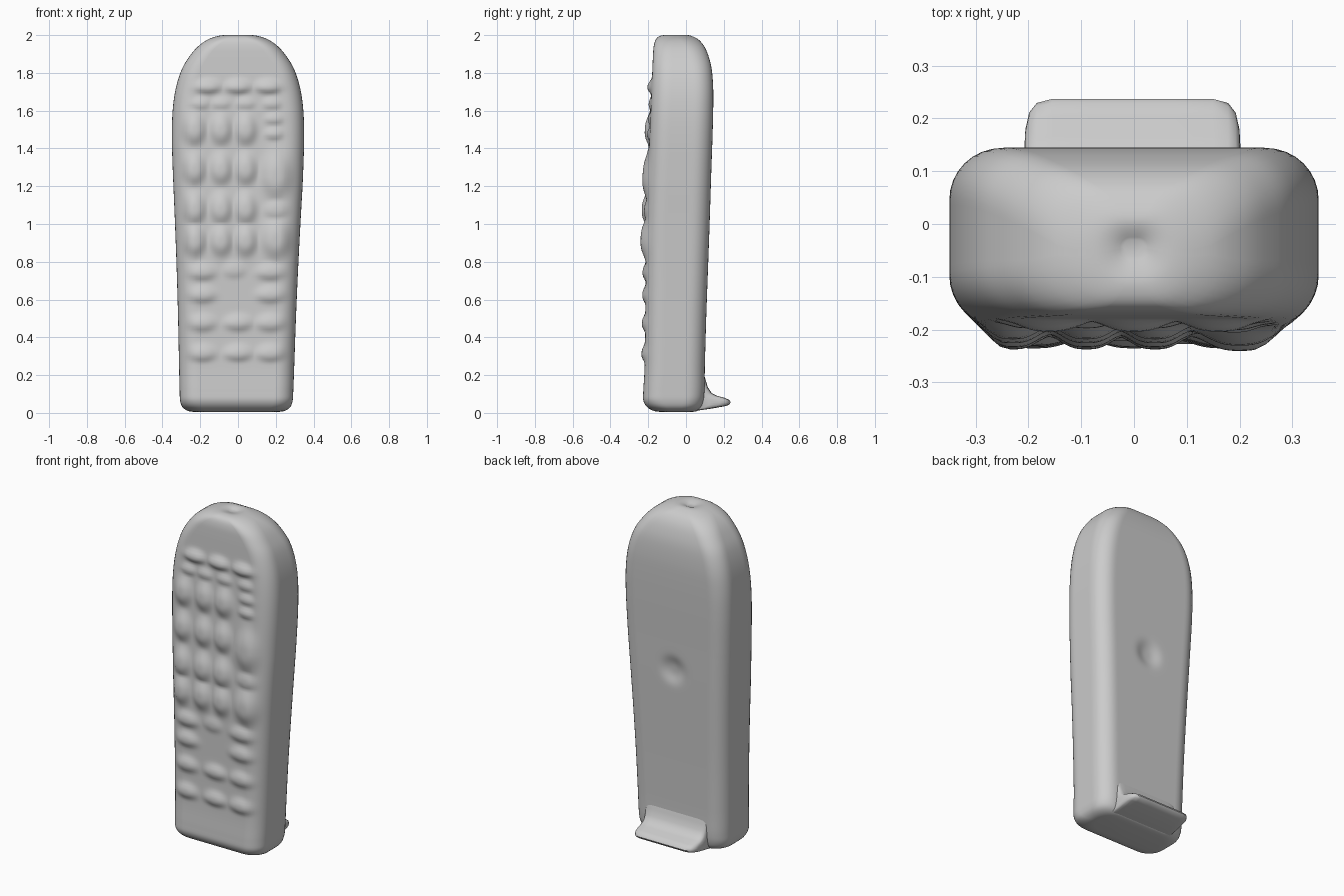
import bpy, bmesh, math
from mathutils import Vector

cube = bpy.data.objects.get("Cube")
if cube:
    bpy.data.objects.remove(cube, do_unlink=True)

GREY = (0.6, 0.6, 0.6, 1.0)
grey = bpy.data.materials.new("plain grey")
grey.use_nodes = True
grey.diffuse_color = GREY
grey.node_tree.nodes["Principled BSDF"].inputs["Base Color"].default_value = GREY


def loft(name, rings):
    """Skin a list of equal closed rings and cap both ends."""
    bm = bmesh.new()
    rows = [[bm.verts.new(p) for p in ring] for ring in rings]
    n = len(rows[0])
    for a, b in zip(rows, rows[1:]):
        for i in range(n):
            j = (i + 1) % n
            bm.faces.new((a[i], a[j], b[j], b[i]))
    bm.faces.new(rows[0][::-1])
    bm.faces.new(rows[-1])
    bmesh.ops.recalc_face_normals(bm, faces=bm.faces)
    mesh = bpy.data.meshes.new(name)
    bm.to_mesh(mesh)
    bm.free()
    mesh.materials.append(grey)
    obj = bpy.data.objects.new(name, mesh)
    bpy.context.collection.objects.link(obj)
    bpy.ops.object.select_all(action="DESELECT")
    obj.select_set(True)
    bpy.context.view_layer.objects.active = obj
    bpy.ops.object.shade_smooth_by_angle(angle=math.radians(50))
    return obj


def smooth_path(keys, step):
    """Catmull-Rom curve through the key rows."""
    k = [Vector(r) for r in keys]
    out = []
    for i in range(len(k) - 1):
        p0, p1, p2, p3 = k[max(i - 1, 0)], k[i], k[i + 1], k[min(i + 2, len(k) - 1)]
        n = max(3, round(abs(p2[0] - p1[0]) / step))
        for s in range(n):
            t = s / n
            out.append(p1 + (p2 - p0) * (t / 2)
                       + (2 * p0 - 5 * p1 + 4 * p2 - p3) * (t * t / 2)
                       + (3 * p1 - p0 - 3 * p2 + p3) * (t ** 3 / 2))
    return out + [k[-1]]


def rounded_rect(cx, hw, y0, y1, r):
    """Counter-clockwise outline, starting at the front right corner."""
    r = min(r, hw * 0.9, (y1 - y0) * 0.45)
    corners = [(cx - hw + r, y0 + r, 180, 64), (cx + hw - r, y0 + r, 270, 10),
               (cx + hw - r, y1 - r, 0, 40), (cx - hw + r, y1 - r, 90, 10)]
    pts = []
    for i, (x, y, start, n) in enumerate(corners):
        for s in range(9):
            a = math.radians(start + 90 * s / 8)
            pts.append(Vector((x + r * math.cos(a), y + r * math.sin(a))))
        nx, ny, na, _ = corners[(i + 1) % 4]
        a = math.radians(na)
        end = Vector((nx + r * math.cos(a), ny + r * math.sin(a)))
        first = pts[-1]
        pts += [first.lerp(end, s / n) for s in range(1, n)]
    return pts


# Soft buttons: x, z, half width, half height, rise
buttons = [(x, 1.73, 0.07, 0.035, 0.022) for x in (-0.16, 0, 0.16)]
buttons += [(x, 1.64, 0.05, 0.03, 0.012) for x in (-0.2, -0.09, 0.04, 0.18)]
for z in (1.51, 1.30, 1.09, 0.92):
    buttons += [(x, z, 0.058, 0.08, 0.027) for x in (-0.23, -0.09, 0.04)]
buttons += [(0.19, 1.56, 0.05, 0.03, 0.012), (0.19, 1.48, 0.05, 0.03, 0.014),
            (0.2, 1.27, 0.075, 0.12, 0.03), (0.2, 1.08, 0.06, 0.05, 0.015),
            (0.2, 0.93, 0.075, 0.1, 0.03), (-0.02, 0.76, 0.06, 0.04, 0.01)]
for z in (0.75, 0.63, 0.48, 0.32):
    buttons += [(x, z, 0.075, 0.042, 0.018) for x in (-0.19, 0.17)]
buttons += [(0, z, 0.075, 0.04, 0.018) for z in (0.48, 0.32)]


def bump(dx, dz):
    return math.exp(-1.3 * (dx * dx + dz * dz) ** 1.5)


def button_rise(x, z):
    rise = 0
    for bx, bz, w, h, up in buttons:
        # lower edge is steeper than the upper one
        dz = (z - bz + h * 0.2) / (h * (1.15 if z > bz else 0.9))
        rise = max(rise, up * bump((x - bx) / w, dz))
    return rise


# Body: z, half width, front y, back y
body_keys = [
    (0.005, 0.22, -0.13, 0.03), (0.01, 0.255, -0.17, 0.06), (0.03, 0.285, -0.205, 0.08),
    (0.065, 0.298, -0.226, 0.092), (0.12, 0.301, -0.226, 0.098), (0.25, 0.305, -0.219, 0.1),
    (0.5, 0.312, -0.215, 0.107), (0.75, 0.321, -0.212, 0.116), (1.0, 0.332, -0.209, 0.125),
    (1.25, 0.344, -0.2, 0.133), (1.45, 0.35, -0.193, 0.14), (1.6, 0.346, -0.187, 0.144),
    (1.72, 0.329, -0.182, 0.144), (1.82, 0.297, -0.178, 0.136), (1.89, 0.255, -0.175, 0.119),
    (1.94, 0.212, -0.171, 0.097), (1.975, 0.163, -0.161, 0.068), (1.993, 0.115, -0.143, 0.035),
    (2.0, 0.075, -0.115, 0.01), (1.997, 0.045, -0.09, -0.01), (1.988, 0.02, -0.06, -0.03)]

rings = []
for z, hw, y0, y1 in smooth_path(body_keys, 0.014):
    ring = []
    lean = -0.009 * max(0, 1 - z / 1.2)
    for p in rounded_rect(lean, hw, y0, y1, 0.095):
        y = p.y
        if z < 1.9 and y < y0 + 0.05:
            y -= button_rise(p.x, z) * (1 - (y - y0) / 0.05)
        elif y > y1 - 0.02:
            # shallow thumb dimple on the back
            y -= 0.018 * bump(p.x / 0.075, (z - 1.06) / 0.075)
        ring.append((p.x, y, z))
    rings.append(ring)
loft("handset_body", rings)

# Foot lip at the back: side profile swept across x
foot_profile = [(0, 0.008), (0.06, 0.012), (0.13, 0.022), (0.2, 0.034), (0.228, 0.042),
                (0.237, 0.055), (0.23, 0.068), (0.205, 0.08), (0.165, 0.09), (0.135, 0.106),
                (0.116, 0.135), (0.105, 0.17), (0.094, 0.21), (0, 0.21)]
half = [(1.0, 0.25), (0.985, 0.62), (0.95, 0.83), (0.88, 0.95), (0.74, 1.0), (0.4, 1.0)]
stations = [(-f, r) for f, r in half] + [(f, r) for f, r in reversed(half)]
foot = []
for f, reach in stations:
    foot.append([(f * 0.206 - 0.003,
                  0.085 + (y - 0.085) * reach if y > 0.085 else y,
                  0.05 + (z - 0.05) * (0.8 + 0.2 * reach)) for y, z in foot_profile])
loft("foot_lip", foot)
